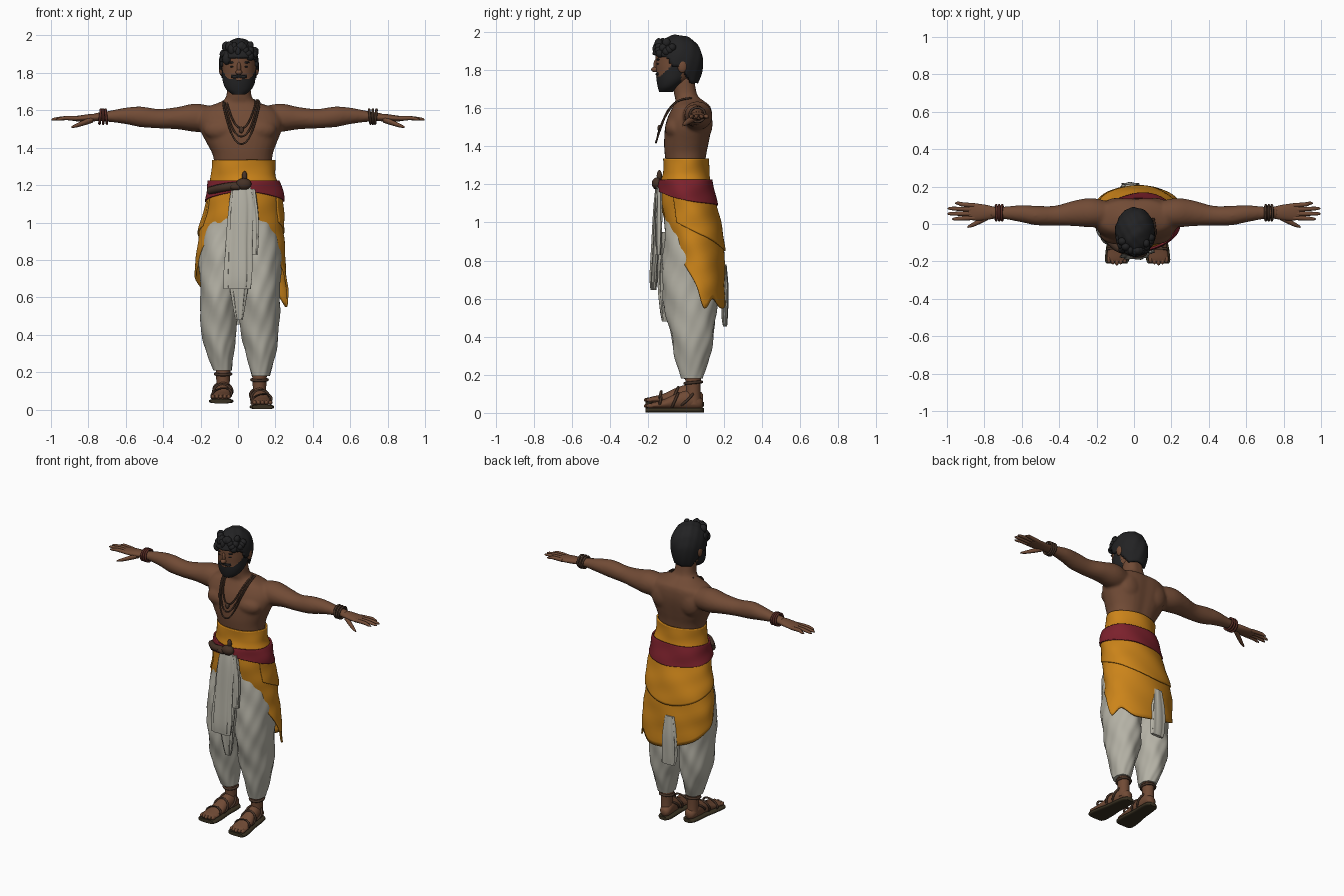
import bpy, bmesh, random
from math import sin, cos, pi, exp, radians, degrees
from mathutils import Vector, Matrix

if "Cube" in bpy.data.objects:
    bpy.data.objects.remove(bpy.data.objects["Cube"], do_unlink=True)
random.seed(4)


def material(name, *rgb):
    m = bpy.data.materials.new(name)
    m.use_nodes = True
    m.diffuse_color = (*rgb, 1)
    m.node_tree.nodes["Principled BSDF"].inputs["Base Color"].default_value = (*rgb, 1)
    return m


SKIN = material("brown skin", .165, .07, .036)
HAIR = material("black hair", .016, .016, .017)
ORANGE = material("orange cloth", .6, .23, .01)
RED = material("dark red cloth", .2, .015, .025)
WHITE = material("off white cloth", .46, .445, .38)
BROWN = material("dark brown leather", .06, .032, .02)
BEAD = material("red brown beads", .1, .025, .018)
SOLE = material("dark sole", .04, .03, .015)


def smooth(ob, angle=50):
    bpy.ops.object.select_all(action='DESELECT')
    ob.select_set(True)
    bpy.context.view_layer.objects.active = ob
    bpy.ops.object.shade_smooth_by_angle(angle=radians(angle))
    return ob


def finish(name, bm, *mats):
    bmesh.ops.recalc_face_normals(bm, faces=bm.faces)
    me = bpy.data.meshes.new(name)
    bm.to_mesh(me)
    bm.free()
    for m in mats:
        me.materials.append(m)
    ob = bpy.data.objects.new(name, me)
    bpy.context.collection.objects.link(ob)
    return smooth(ob)


def resample(rows, k):
    """Catmull-Rom curve through rows of numbers."""
    out = []
    for i in range(len(rows) - 1):
        a, b, c, d = (rows[max(0, min(len(rows) - 1, i + j))] for j in (-1, 0, 1, 2))
        for s in range(k):
            t = s / k
            out.append([q + .5 * t * (r - p + t * (2*p - 5*q + 4*r - s4 + t * (3*(q - r) + s4 - p)))
                        for p, q, r, s4 in zip(a, b, c, d)])
    return out + [list(rows[-1])]


def look(rows, x):
    """Linear lookup in rows sorted by their first number."""
    if x <= rows[0][0]:
        return rows[0][1:]
    for a, b in zip(rows, rows[1:]):
        if x <= b[0]:
            t = (x - a[0]) / (b[0] - a[0])
            return [p + (q - p) * t for p, q in zip(a[1:], b[1:])]
    return rows[-1][1:]


def add_loft(bm, rows, axis='z', n=32, k=5, fold=None, power=1, flip=1):
    """Rows: position on axis, two centre values, two radii."""
    rings = []
    for t, c1, c2, r1, r2 in resample(rows, k):
        ring = []
        for i in range(n):
            a = 2 * pi * i / n
            f = fold(a, t) if fold else 1
            u, v = cos(a), sin(a)
            u, v = (abs(w) ** power * (1 if w > 0 else -1) for w in (u, v))
            p, q = c1 + r1 * u * f, c2 + r2 * v * f
            co = {'x': (t * flip, p, q), 'y': (p, t, q), 'z': (p, q, t)}[axis]
            ring.append(bm.verts.new(co))
        rings.append(ring)
    for r, s in zip(rings, rings[1:]):
        for i in range(n):
            j = (i + 1) % n
            bm.faces.new((r[i], r[j], s[j], s[i]))
    bm.faces.new(rings[0])
    bm.faces.new(rings[-1])


def loft(name, rows, mat, **kw):
    bm = bmesh.new()
    add_loft(bm, rows, **kw)
    return finish(name, bm, mat)


def add_blob(bm, c, r):
    bmesh.ops.create_icosphere(bm, subdivisions=3, radius=1,
                               matrix=Matrix.Translation(c) @ Matrix.Diagonal((*r, 1)))


def blobs(name, mat, items):
    bm = bmesh.new()
    for c, r in items:
        add_blob(bm, c, r)
    return finish(name, bm, mat)


def tube(name, pts, r, mat):
    cu = bpy.data.curves.new(name, 'CURVE')
    cu.dimensions, cu.bevel_depth, cu.bevel_resolution, cu.use_fill_caps = '3D', r, 2, True
    sp = cu.splines.new('POLY')
    pts = resample(pts, 4)
    sp.points.add(len(pts) - 1)
    for p, co in zip(sp.points, pts):
        p.co = (*co, 1)
    cu.materials.append(mat)
    ob = bpy.data.objects.new(name, cu)
    bpy.context.collection.objects.link(ob)
    smooth_ready = bpy.context.view_layer
    bpy.ops.object.select_all(action='DESELECT')
    ob.select_set(True)
    smooth_ready.objects.active = ob
    bpy.ops.object.convert(target='MESH')
    return smooth(bpy.context.object)


def hoop(name, loc, R, r, rot, scale, mat):
    bpy.ops.mesh.primitive_torus_add(major_segments=28, minor_segments=8, location=loc,
                                     rotation=rot, major_radius=R, minor_radius=r)
    ob = bpy.context.object
    ob.name, ob.scale = name, scale
    ob.data.materials.append(mat)
    return smooth(ob)


# Torso, neck and arms fused into one skin
torso = [(1.27, .03, 0, .15, .1), (1.36, .025, 0, .16, .112), (1.42, .02, .005, .185, .12),
         (1.5, .015, .015, .22, .125), (1.56, .01, .025, .225, .118), (1.61, .005, .032, .19, .1),
         (1.64, .005, .02, .11, .075), (1.67, .005, 0, .07, .062), (1.76, .005, -.015, .06, .06)]
arm = [(.1, .05, 1.55, .06, .06), (.22, .06, 1.56, .078, .076), (.32, .057, 1.558, .068, .06),
       (.42, .045, 1.555, .053, .052), (.52, .045, 1.565, .052, .055), (.6, .055, 1.57, .046, .044),
       (.7, .06, 1.567, .033, .028), (.77, .06, 1.563, .032, .022)]
bm = bmesh.new()
add_loft(bm, torso, power=.9, fold=lambda a, t: 1 - .07 * exp(-((a - pi / 2) / .2) ** 2))
for s in (1, -1):
    add_loft(bm, arm, axis='x', flip=s)
    add_blob(bm, (.012 + s * .095, -.055, 1.495), (.1, .055, .06))
    add_blob(bm, (.01 + s * .1, .09, 1.52), (.08, .05, .09))
body = finish("torso_and_arms", bm, SKIN)
rm = body.modifiers.new("fuse", 'REMESH')
rm.mode, rm.voxel_size, rm.use_smooth_shade = 'VOXEL', .009, True
sm = body.modifiers.new("soften", 'SMOOTH')
sm.factor, sm.iterations = .5, 6

# Hands and bracelets
palm = [(.74, .06, 1.563, .03, .02), (.79, .062, 1.56, .04, .02), (.85, .064, 1.556, .046, .016),
        (.885, .066, 1.555, .04, .011)]
for s, side, bead in ((1, "left", BROWN), (-1, "right", BEAD)):
    loft(side + "_palm", palm, SKIN, axis='x', flip=s)
    for i, tip in enumerate((.965, .99, .988, .95)):
        y = .033 + i * .022
        loft(f"{side}_finger_{i}", [(.85, y, 1.556, .012, .012), (.92, y + .003 * (i - 1), 1.558, .0115, .011),
             (tip - .01, y + .006 * (i - 1), 1.553, .009, .008), (tip + .008, y + .006 * (i - 1), 1.55, .003, .003)],
             SKIN, axis='x', flip=s, n=12)
    loft(side + "_thumb", [(.775, .045, 1.552, .02, .018), (.82, .018, 1.535, .016, .015),
         (.86, -.003, 1.52, .012, .011), (.89, -.016, 1.51, .005, .005)], SKIN, axis='x', flip=s, n=12)
    for i in range(3):
        hoop(f"{side}_bracelet_{i}", (s * (.705 + .016 * i), .06, 1.566), .04, .007,
             (0, pi / 2 + .1 * (i - 1), 0), (.95, 1, 1), bead)

# Head with beard coloured by a jaw line rule
head = [(1.685, .005, -.105, .035, .035), (1.71, .005, -.092, .066, .056), (1.745, .005, -.072, .084, .082),
        (1.79, .005, -.056, .09, .1), (1.84, .005, -.045, .093, .114), (1.9, .005, -.042, .09, .113),
        (1.95, .005, -.042, .065, .08), (1.965, .005, -.042, .03, .04)]
face = loft("head", head, SKIN, n=64, k=8)
face.data.materials.append(HAIR)
for p in face.data.polygons:
    x, y, z = p.center
    jaw = y < -.025 and z < 1.765 + max(0, y + .14) * .9
    lip = abs(x - .005) < .042 and y < -.1 and 1.771 < z < 1.788
    p.material_index = int(jaw or lip)
blobs("nose", SKIN, [((.005, -.163, 1.803), (.018, .02, .014)), ((.005, -.155, 1.828), (.011, .016, .032))])
blobs("lips", SKIN, [((.005, -.147, 1.764), (.022, .01, .007))])
blobs("moustache", HAIR, [((.005 + s * .02, -.147, 1.778), (.024, .014, .008)) for s in (1, -1)])
blobs("eyes_and_brows", HAIR, [((.005 + s * .036, -.146, z), (w, .008, h)) for s in (1, -1)
                               for z, w, h in ((1.833, .013, .004), (1.856, .022, .006))])
blobs("ears", SKIN, [((.005 + s * .095, -.02, 1.82), (.012, .024, .034)) for s in (1, -1)])

# Hair cap trimmed along the hairline, with a tousled fringe
bm = bmesh.new()
bmesh.ops.create_uvsphere(bm, u_segments=56, v_segments=40, radius=1)
for v in bm.verts:
    x, y, z = v.co
    f = 1 + .02 * sin(9 * x + 5 * z) * sin(11 * y + 3 * x)
    v.co = (.005 + .106 * x * f, -.045 + .134 * y * f, 1.85 + (.135 if z > 0 else .2) * z * f)
line = [(-.2, 1.89), (-.13, 1.88), (-.1, 1.865), (-.065, 1.82), (-.03, 1.81), (0, 1.775), (.03, 1.735)]
low = [f for f in bm.faces if f.calc_center_median().z < look(line, f.calc_center_median().y)[0]]
bmesh.ops.delete(bm, geom=low, context='FACES')
cap = finish("hair", bm, HAIR)
sol = cap.modifiers.new("thickness", 'SOLIDIFY')
sol.thickness, sol.offset = .02, -1
tufts = []
for i in range(22):
    a = radians(-165 + 150 * i / 21)
    h = random.uniform(1.885, 1.945)
    w = .98 - (h - 1.885) * 3
    tufts.append(((.005 + .095 * w * cos(a), -.045 + .122 * w * sin(a), h),
                  (random.uniform(.016, .026), .022, random.uniform(.02, .03))))
tufts.append(((-.06, -.135, 1.875), (.024, .02, .032)))
blobs("hair_fringe", HAIR, tufts)

# Necklaces
for i, (w, drop, out) in enumerate(((.075, .13, .085), (.088, .175, .1), (.097, .215, .11))):
    pts = [(.018 - w * .9, .03, 1.655)]
    for j in range(13):
        t = -1 + j / 6
        d = 1 - abs(t) ** 2.2
        pts.append((.018 + w * t, -.048 - out * d ** .6, 1.635 - drop * d))
    pts.append((.018 + w * .9, .03, 1.655))
    tube(f"necklace_{i}", pts, .005, BROWN)
blobs("pendant", BROWN, [((.018, -.14, 1.495), (.014, .01, .018))])


# Draped trousers, shins, feet and sandals
def drape(a, t):
    return 1 + .03 * sin(4 * a + 26 * t) + .02 * sin(9 * a - 34 * t)


legs = {"right": [(.21, -.082, .03, .05, .058), (.3, -.095, .033, .07, .09), (.42, -.102, .033, .096, .115),
                  (.6, -.1, .02, .1, .14), (.8, -.09, .02, .115, .14), (1, -.05, .015, .12, .125), (1.15, -.03, .01, .11, .11)],
        "left": [(.18, .122, .03, .05, .058), (.3, .122, .033, .078, .092), (.42, .116, .033, .103, .115),
                 (.6, .115, .02, .108, .14), (.8, .11, .02, .12, .14), (1, .085, .015, .125, .125), (1.15, .07, .01, .12, .11)]}
for side, x, b, turn in (("right", -.08, .035, -.012), ("left", .115, .004, .016)):
    loft(side + "_trouser_leg", legs[side], WHITE, n=48, k=8, fold=drape)
    loft(side + "_shin", [(b + .04, x, .04, .036, .04), (b + .12, x, .038, .036, .038),
                          (b + .28, x, .035, .046, .05)], SKIN, n=20)
    foot = [(.088, .045, .018, .02), (.07, .048, .034, .034), (.02, .062, .04, .052), (-.05, .055, .043, .042),
            (-.12, .04, .052, .025), (-.18, .034, .054, .016), (-.2, .032, .045, .011)]
    loft(side + "_foot", [(y, x + turn * -y * 5, b + z, rx, rz) for y, z, rx, rz in foot], SKIN, axis='y', n=24)
    loft(side + "_sandal_sole", [(y * 1.06, x + turn * -y * 5, b + .01, rx * 1.12 + .004, .012)
                                 for y, z, rx, rz in foot], SOLE, axis='y', n=24, power=.6)
    blobs(side + "_toes", SKIN, [((x + turn + .021 * (i - 2), -.2 + .006 * abs(i - 2), b + .033),
                                  (.0115, .022, .012)) for i in range(5)])
    for i, (y, R, h, tilt) in enumerate(((-.135, .054, .62, 1.4), (-.06, .049, .95, 1.15), (.0, .05, 1.1, .75))):
        hoop(f"{side}_sandal_strap_{i}", (x - turn * y * 5, y, b + .045 + .012 * i), R, .007,
             (tilt, .25 * (i - 1), 0), (1, h, 1), BROWN)
    hoop(side + "_anklet", (x, .038, b + .155), .042, .008, (.1, 0, 0), (1, 1.05, 1), BROWN)

# Wrapped cloth around the hips
hips = resample([(.45, .02, .06, .25, .145), (.65, .02, .06, .248, .145), (.8, .012, .053, .24, .15),
                 (.95, .02, .037, .225, .15), (1.1, .033, .01, .2, .14), (1.2, .035, 0, .182, .13),
                 (1.26, .03, 0, .168, .118), (1.35, .03, 0, .164, .116)], 8)


def wrap(name, mat, top, hem, grow=0, ripple=.012, start=-180, end=180, steps=22):
    """Shell round the hips; hem rows give height by degrees from the front towards +x."""
    bm = bmesh.new()
    hem, cols = resample(hem, 5), []
    for i in range(97):
        deg = start + (end - start) * i / 96
        a, low = radians(deg - 90), look(hem, deg)[0]
        col = []
        for j in range(steps + 1):
            z = top + (low - top) * j / steps
            cx, cy, rx, ry = look(hips, z)
            f = 1 + ripple * (sin(5 * a + 24 * z) + .6 * sin(3 * a - 47 * z))
            col.append(bm.verts.new((cx + (rx + grow) * f * cos(a), cy + (ry + grow) * f * sin(a), z)))
        cols.append(col)
    for c, d in zip(cols, cols[1:]):
        for j in range(steps):
            bm.faces.new((c[j], d[j], d[j + 1], c[j + 1]))
    bmesh.ops.remove_doubles(bm, verts=bm.verts, dist=.0002)
    ob = finish(name, bm, mat)
    s = ob.modifiers.new("thickness", 'SOLIDIFY')
    s.thickness, s.offset = .01, -1


wrap("hip_wrap", ORANGE, 1.16,
     [(-180, .56), (-135, .62), (-90, .72), (-60, .86), (-16, 1.03), (0, 1.1), (15, 1.11), (30, .94),
      (60, .8), (88, .67), (105, .55), (125, .6), (150, .55), (180, .56)])
wrap("hip_wrap_upper_layer", ORANGE, 1.15, [(60, 1.0), (110, .93), (180, .85), (240, .9), (290, .98)],
     grow=.008, start=60, end=290)
wrap("waistband", ORANGE, 1.335, [(-180, 1.17), (0, 1.17), (180, 1.17)], grow=.004, ripple=.014)
wrap("belt", RED, 1.225, [(-180, 1.09), (-90, 1.115), (0, 1.165), (90, 1.115), (180, 1.09)], grow=.016, ripple=.018)
tube("sash_twist", [(-.15, -.065, 1.17), (-.09, -.125, 1.185), (-.02, -.145, 1.195), (.04, -.15, 1.2)], .022, BROWN)
blobs("sash_knot", BROWN, [((.03, -.15, 1.205), (.042, .03, .032)), ((-.01, -.152, 1.19), (.035, .022, .018)),
                           ((.035, -.14, 1.245), (.014, .014, .03))])


# Hanging cloth ends
def pleat(a, t):
    return 1 + .12 * sin(7 * a + 5 * t)


ends = {"front_sash": [(1.2, .02, -.14, .045, .016), (1.1, .02, -.15, .062, .018), (.9, .008, -.16, .066, .02),
                       (.72, 0, -.17, .07, .02), (.645, -.004, -.172, .066, .014)],
        "front_sash_side": [(1.18, .07, -.14, .022, .014), (1, .085, -.142, .026, .016), (.83, .085, -.145, .02, .012)],
        "front_drape": [(.95, .01, -.105, .06, .03), (.7, .005, -.12, .05, .028), (.55, .005, -.115, .03, .022),
                        (.48, .005, -.11, .018, .015)],
        "back_tail": [(.78, -.02, .2, .03, .012), (.65, -.02, .207, .046, .015), (.52, -.018, .203, .05, .016),
                      (.455, -.01, .205, .045, .01)]}
for name, rows in ends.items():
    loft(name, rows, WHITE, n=40, power=.7, fold=pleat)
